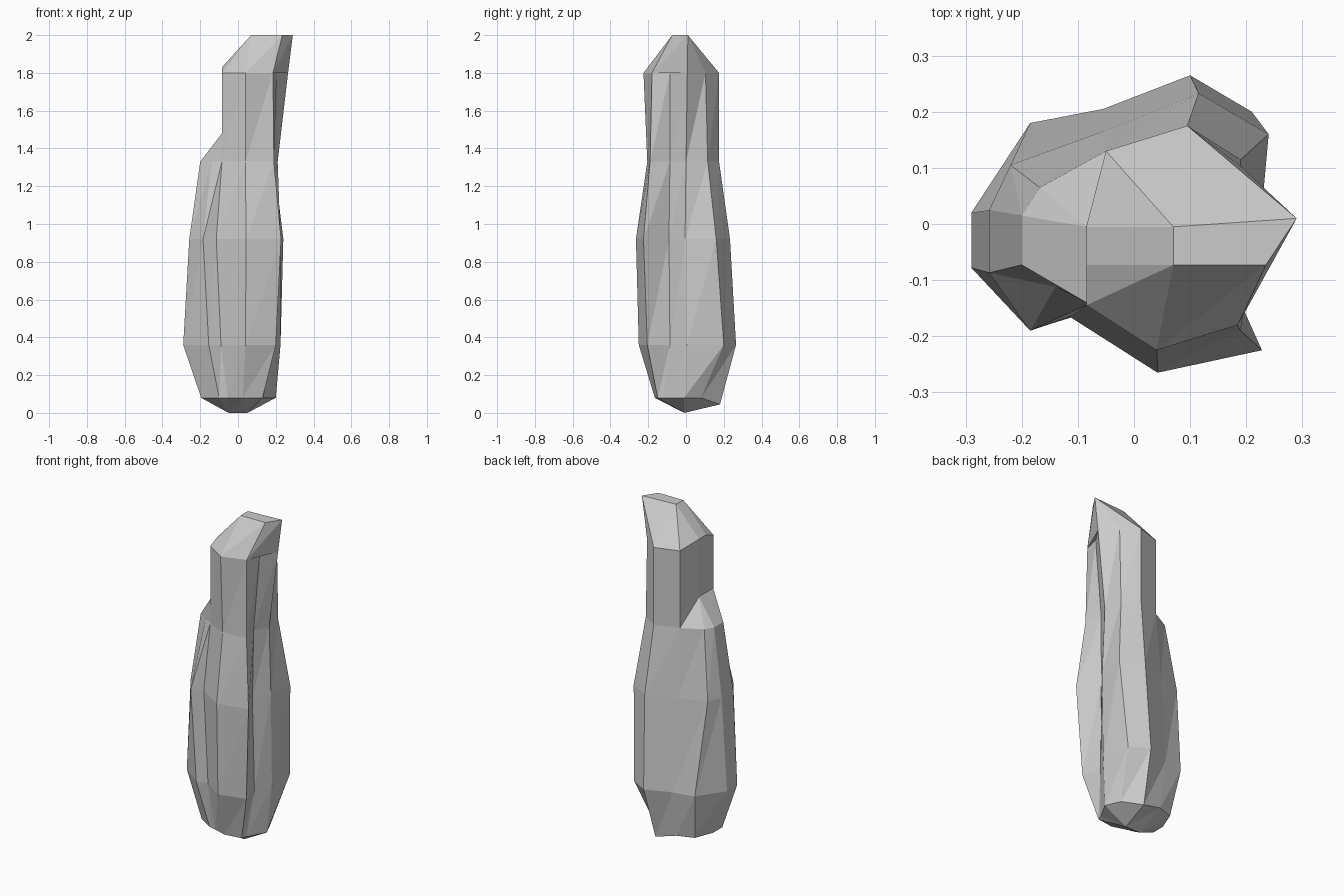
import bpy, bmesh

if "Cube" in bpy.data.objects:
    bpy.data.objects.remove(bpy.data.objects["Cube"])


def finish(name, bm):
    bmesh.ops.remove_doubles(bm, verts=bm.verts, dist=0.0005)
    bmesh.ops.recalc_face_normals(bm, faces=bm.faces)
    mesh = bpy.data.meshes.new(name)
    bm.to_mesh(mesh)
    bm.free()
    obj = bpy.data.objects.new(name, mesh)
    bpy.context.collection.objects.link(obj)
    return obj


def loft(name, rings):
    bm = bmesh.new()
    loops = [[bm.verts.new(p) for p in ring] for ring in rings]
    for low, high in zip(loops, loops[1:]):
        n = len(low)
        for i in range(n):
            j = (i + 1) % n
            bm.faces.new((low[i], low[j], high[j]))
            bm.faces.new((low[i], high[j], high[i]))
    bm.faces.new(loops[-1])
    return finish(name, bm)


def hull(name, points):
    bm = bmesh.new()
    verts = [bm.verts.new(p) for p in points]
    res = bmesh.ops.convex_hull(bm, input=verts)
    junk = {v for v in res["geom_interior"] if isinstance(v, bmesh.types.BMVert)}
    bmesh.ops.delete(bm, geom=list(junk), context='VERTS')
    return finish(name, bm)


def level(z, pts):
    return [(x, y, z) for x, y in pts]


# Cross-sections, counter-clockwise from the left side (the 7th point is a groove)
foot = [(-.195, .015), (-.195, -.07), (-.10, -.13), (-.055, -.14), (.025, -.165), (.13, -.15),
        (.14, -.12), (.20, -.01), (.16, .08), (.08, .18), (-.05, .165), (-.15, .13)]
belly = [(-.29, .02), (-.29, -.078), (-.155, -.18), (-.09, -.16), (.04, -.25), (.20, -.205),
         (.17, -.085), (.225, .005), (.21, .20), (.10, .265), (-.055, .205), (-.185, .18)]
waist = [(-.258, .025), (-.258, -.087), (-.185, -.19), (-.115, -.165), (.042, -.265), (.228, -.225),
         (.16, -.09), (.225, -.005), (.24, .16), (.115, .233), (-.055, .165), (-.22, .105)]
chest = [(-.20, .015), (-.20, -.073), (-.14, -.112), (-.085, -.145), (.04, -.205), (.19, -.19),
         (.165, -.085), (.21, 0), (.19, .115), (.095, .175), (-.05, .13), (-.168, .065)]

# Main stone pillar, with its underside drawn in to a short ridge
ridge = [(max(-.05, min(.05, x)), -.01, 0) for x, y in foot]
foot_ring = [(x, y, .045 if y > .17 else .08) for x, y in foot]
loft("pillar_body", [ridge, foot_ring, level(.36, belly), level(.92, waist), level(1.33, chest)])

# Narrow upper pillar with the groove running up to its slanted tip
neck_low = level(1.33, [(-.085, -.005)] + chest[3:11])
neck_high = [(-.085, -.005, 1.83), (-.085, -.145, 1.8), (.04, -.225, 1.8), (.185, -.18, 1.8),
             (.205, -.085, 1.8), (.265, .007, 1.8), (.19, .103, 1.8), (.095, .175, 1.8), (-.05, .13, 1.8)]
tip_a, tip_b, tip_c, tip_d = level(2, [(.07, -.005), (.07, -.073), (.235, -.073), (.29, .01)])
loft("upper_pillar", [neck_low, neck_high])
hull("pillar_tip", neck_high + [(-.085, -.073, 1.83), tip_a, tip_b, tip_c, tip_d])

# Sloping shoulder on the left
hull("left_shoulder", level(1.33, chest[:4] + chest[10:])
     + level(1.48, [(-.085, -.005), (-.085, -.14)]))
